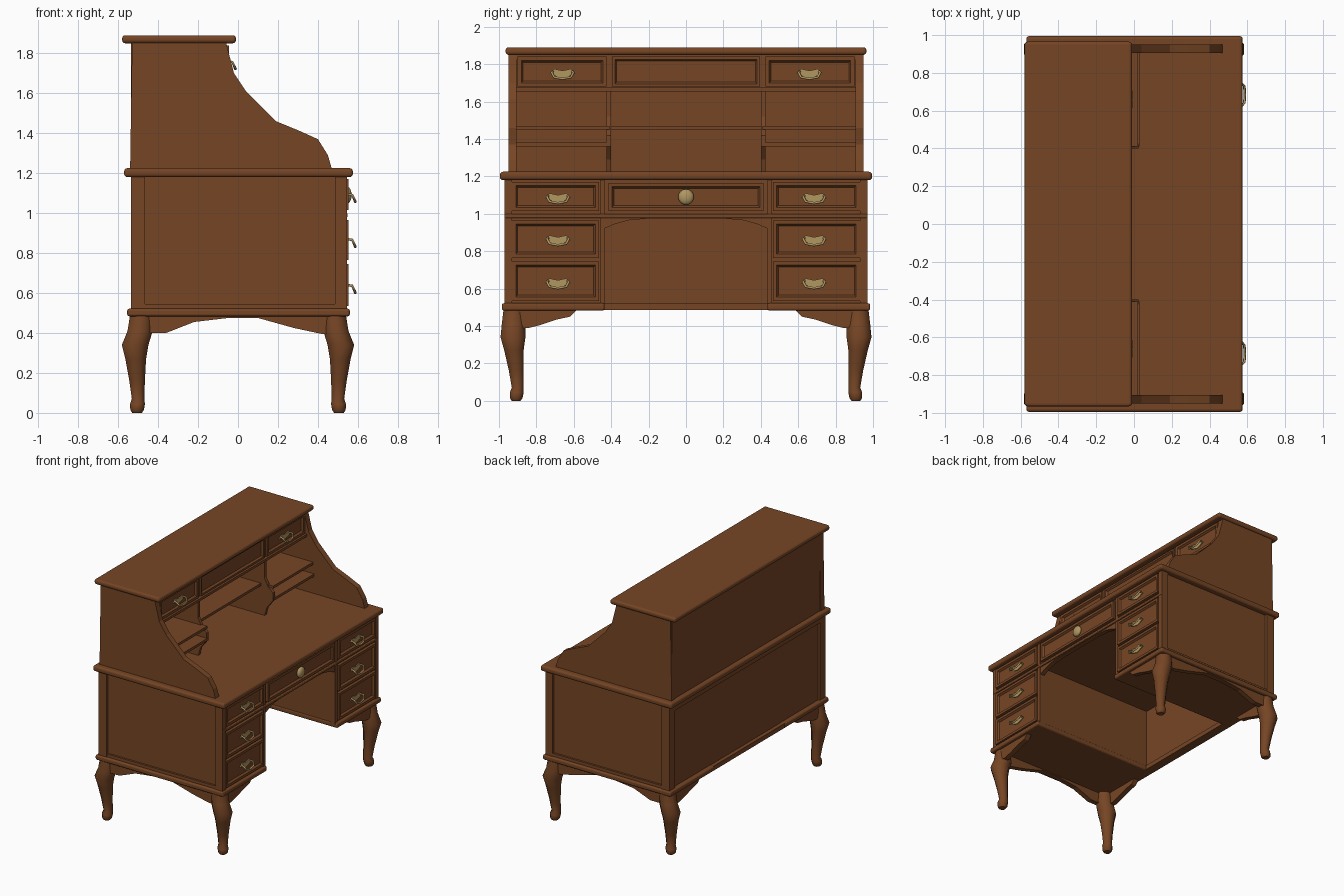
import bpy, bmesh, math
from mathutils import Vector

if "Cube" in bpy.data.objects:
    bpy.data.objects.remove(bpy.data.objects["Cube"])


def material(name, rgb):
    m = bpy.data.materials.new(name)
    m.diffuse_color = (*rgb, 1)
    m.use_nodes = True
    m.node_tree.nodes["Principled BSDF"].inputs["Base Color"].default_value = m.diffuse_color
    return m


WOOD = material("brown wood", (0.18, 0.06, 0.018))
BRASS = material("old brass", (0.44, 0.31, 0.12))


def finish(name, bm, mat=WOOD, smooth=False):
    bmesh.ops.recalc_face_normals(bm, faces=bm.faces)
    me = bpy.data.meshes.new(name)
    bm.to_mesh(me)
    bm.free()
    me.materials.append(mat)
    ob = bpy.data.objects.new(name, me)
    bpy.context.collection.objects.link(ob)
    if smooth:
        bpy.ops.object.select_all(action='DESELECT')
        ob.select_set(True)
        bpy.context.view_layer.objects.active = ob
        bpy.ops.object.shade_smooth_by_angle(angle=math.radians(50))
    return ob


def box_bm(x, y, z):
    bm = bmesh.new()
    bmesh.ops.create_cube(bm, size=1)
    for v in bm.verts:
        v.co = [lo + (c + 0.5) * (hi - lo) for c, (lo, hi) in zip(v.co, (x, y, z))]
    return bm


def box(name, x, y, z, bevel=0):
    ob = finish(name, box_bm(x, y, z))
    if bevel:
        mod = ob.modifiers.new("rounded edge", 'BEVEL')
        mod.width, mod.segments = bevel, 3
    return ob


def prism(name, pts, axis, lo, hi, mat=WOOD):
    """Extrude a 2D outline (x,z) along y or (y,z) along x."""
    bm = bmesh.new()
    def at(p, t):
        return (p[0], t, p[1]) if axis == 'y' else (t, p[0], p[1])
    a = [bm.verts.new(at(p, lo)) for p in pts]
    b = [bm.verts.new(at(p, hi)) for p in pts]
    bm.faces.new(a)
    bm.faces.new(b)
    for i in range(len(pts)):
        j = (i + 1) % len(pts)
        bm.faces.new((a[i], a[j], b[j], b[i]))
    return finish(name, bm, mat)


def span(s, a, b):
    return tuple(sorted((s * a, s * b)))


def drawer(name, x, y, z, rim=0.028, depth=0.014):
    """Drawer front with a recessed centre on its +x face."""
    bm = box_bm((x - 0.03, x), y, z)
    bm.normal_update()
    face = max(bm.faces, key=lambda f: f.normal.x)
    bmesh.ops.inset_region(bm, faces=[face], thickness=rim)
    bmesh.ops.inset_region(bm, faces=[face], thickness=0.014, depth=-depth)
    finish(name, bm)


def handle(name, x, y, z):
    # back plate
    prism(name + "_plate", [(y - 0.07, z), (y - 0.045, z + 0.025), (y, z + 0.015),
                            (y + 0.045, z + 0.025), (y + 0.07, z), (y + 0.035, z - 0.015),
                            (y, z - 0.025), (y - 0.035, z - 0.015)], 'x', x - 0.016, x - 0.01, BRASS)
    # swinging bail
    cu = bpy.data.curves.new(name + "_bail", 'CURVE')
    cu.dimensions = '3D'
    cu.bevel_depth, cu.bevel_resolution, cu.use_fill_caps = 0.007, 1, True
    sp = cu.splines.new('POLY')
    pts = [(-0.014, -0.052, 0.01), (0.012, -0.058, 0.006), (0.024, -0.045, -0.02),
           (0.027, 0, -0.028), (0.024, 0.045, -0.02), (0.012, 0.058, 0.006), (-0.014, 0.052, 0.01)]
    sp.points.add(len(pts) - 1)
    for p, q in zip(sp.points, pts):
        p.co = (x + q[0], y + q[1], z + q[2], 1)
    cu.materials.append(BRASS)
    ob = bpy.data.objects.new(name + "_bail", cu)
    bpy.context.collection.objects.link(ob)
    bpy.ops.object.select_all(action='DESELECT')
    ob.select_set(True)
    bpy.context.view_layer.objects.active = ob
    bpy.ops.object.convert(target='MESH')


# Horizontal slabs
box("desk_top", (-0.57, 0.575), (-0.995, 0.995), (1.18, 1.225), 0.016)
box("hutch_top", (-0.58, -0.01), (-0.965, 0.965), (1.85, 1.89), 0.016)

# Lower carcass
box("top_drawer_case", (-0.51, 0.53), (-0.95, 0.95), (0.985, 1.185))
box("lower_back_panel", (-0.52, -0.49), (-0.95, 0.95), (0.485, 1.185))
box("back_base_rail", (-0.55, -0.48), (-0.45, 0.45), (0.485, 0.52))
box("back_top_rail", (-0.535, -0.5), (-0.96, 0.96), (1.13, 1.185))
prism("kneehole_arch", [(-0.44, 0.99), (-0.44, 0.92), (-0.38, 0.945), (-0.31, 0.965), (-0.2, 0.975),
                        (0.2, 0.975), (0.31, 0.965), (0.38, 0.945), (0.44, 0.92), (0.44, 0.99)],
      'x', 0.5, 0.535)
box("drawer_row_moulding", (0.5, 0.548), (-0.97, 0.97), (0.978, 1.0), 0.006)

for s, side in ((-1, "left"), (1, "right")):
    box(side + "_pedestal", (-0.51, 0.53), span(s, 0.44, 0.95), (0.5, 0.99))
    box(side + "_base_moulding", (-0.555, 0.56), span(s, 0.435, 0.985), (0.483, 0.522), 0.012)
    # corner posts and rails framing the recessed side panel
    box(side + "_back_post", (-0.535, -0.465), span(s, 0.9, 0.97), (0.5, 1.185))
    box(side + "_front_post", (0.485, 0.545), span(s, 0.93, 0.97), (0.5, 1.185))
    box(side + "_side_rail", (-0.5, 0.5), span(s, 0.93, 0.965), (0.515, 0.545))
    box(side + "_inner_stile", (0.5, 0.542), span(s, 0.435, 0.46), (0.5, 1.185))
    # drawers in the pedestal
    for z0, z1, zh in ((1.015, 1.17, 1.085), (0.765, 0.965, 0.86), (0.535, 0.745, 0.63)):
        name = side + "_drawer_%d" % (zh * 100)
        drawer(name, 0.552, span(s, 0.465, 0.93), (z0, z1))
        handle(name + "_handle", 0.56, s * 0.685, zh)
    # drawers in the hutch
    drawer(side + "_hutch_drawer", -0.045, span(s, 0.425, 0.9), (1.68, 1.84))
    handle(side + "_hutch_handle", -0.04, s * 0.66, 1.75)

    # Curved hutch side
    prism(side + "_hutch_side", [(-0.54, 1.22), (-0.53, 1.855), (-0.06, 1.855), (-0.02, 1.7), (0.04, 1.61),
                                 (0.12, 1.53), (0.19, 1.46), (0.3, 1.415), (0.4, 1.37), (0.45, 1.29),
                                 (0.47, 1.22)], 'y', *span(s, 0.905, 0.95))
    # Pigeonhole divider and shelves
    prism(side + "_divider", [(-0.51, 1.22), (-0.51, 1.67), (-0.05, 1.67), (-0.05, 1.52), (-0.02, 1.46),
                              (0.025, 1.42), (0.025, 1.36), (-0.03, 1.29), (-0.05, 1.22)],
          'y', *span(s, 0.4, 0.425))
    box(side + "_upper_shelf", (-0.51, 0.02), span(s, 0.41, 0.91), (1.45, 1.47))
    box(side + "_lower_shelf", (-0.51, 0.03), span(s, 0.41, 0.91), (1.36, 1.38))

    # Cabriole legs: octagonal sections (z, x, y, radius)
    for sx, end in ((-1, "back"), (1, "front")):
        bm = bmesh.new()
        rings = []
        for z, x, y, r in ((0.49, 0.485, 0.92, 0.06), (0.41, 0.49, 0.922, 0.068), (0.34, 0.515, 0.925, 0.072),
                           (0.27, 0.512, 0.92, 0.056), (0.16, 0.505, 0.908, 0.042), (0.07, 0.5, 0.9, 0.034),
                           (0.045, 0.503, 0.905, 0.04), (0.015, 0.505, 0.908, 0.037), (0, 0.505, 0.908, 0.026)):
            rings.append([bm.verts.new((sx * (x + r * math.cos((k + 0.5) * math.pi / 4)),
                                        s * (y + r * math.sin((k + 0.5) * math.pi / 4)), z)) for k in range(8)])
        for a, b in zip(rings, rings[1:]):
            for k in range(8):
                bm.faces.new((a[k], a[(k + 1) % 8], b[(k + 1) % 8], b[k]))
        bm.faces.new(rings[0])
        bm.faces.new(rings[-1])
        finish(side + "_" + end + "_leg", bm, smooth=True)
        # scrolled apron bracket beside the leg, front and back
        prism(side + "_" + end + "_bracket", [(s * y, z) for y, z in (
            (0.93, 0.49), (0.93, 0.39), (0.84, 0.39), (0.78, 0.405), (0.69, 0.435), (0.62, 0.45), (0.58, 0.49))],
            'x', *span(sx, 0.495, 0.535))
    # apron along the side
    prism(side + "_side_apron", [(-0.5, 0.49), (-0.5, 0.4), (-0.36, 0.4), (-0.22, 0.455), (-0.05, 0.475),
                                 (0.1, 0.475), (0.28, 0.425), (0.42, 0.395), (0.5, 0.395), (0.5, 0.49)],
          'y', *span(s, 0.92, 0.96))

# Centre drawer with round knob
drawer("centre_drawer", 0.552, (-0.415, 0.415), (1.015, 1.165))
bm = bmesh.new()
bmesh.ops.create_uvsphere(bm, u_segments=14, v_segments=8, radius=0.042)
for v in bm.verts:
    v.co = Vector((0.548 + v.co.x * 0.5, v.co.y, 1.09 + v.co.z))
finish("centre_knob", bm, BRASS, True)

# Hutch
box("hutch_back", (-0.535, -0.505), (-0.94, 0.94), (1.22, 1.855))
box("hutch_drawer_case", (-0.51, -0.06), (-0.91, 0.91), (1.665, 1.855))
box("hutch_shelf_edge", (-0.51, -0.035), (-0.91, 0.91), (1.655, 1.675))
drawer("hutch_centre_panel", -0.045, (-0.395, 0.395), (1.68, 1.84), 0.02)
box("centre_shelf", (-0.51, -0.08), (-0.41, 0.41), (1.45, 1.47))
